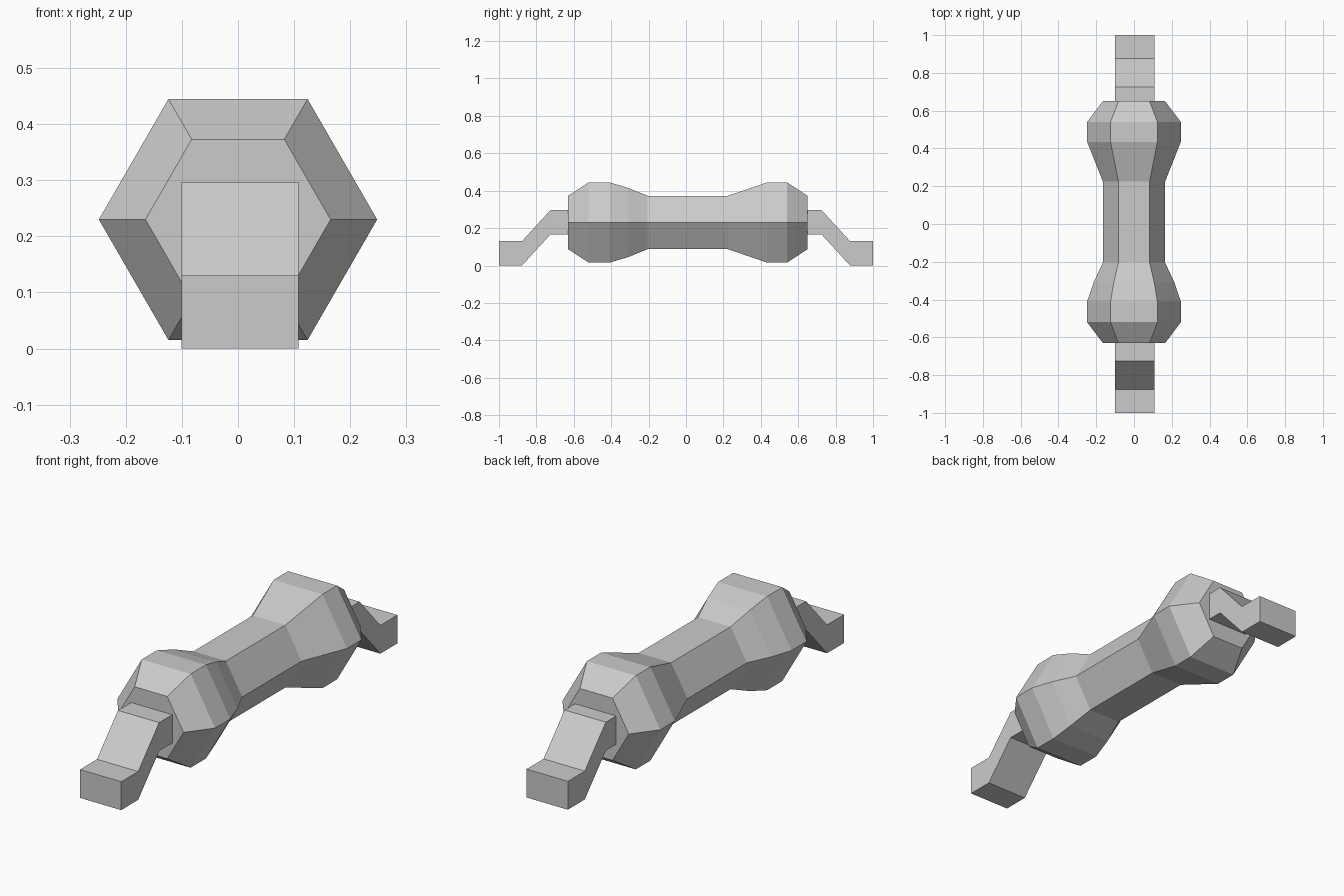
import bpy, bmesh
from math import cos, sin, pi

if "Cube" in bpy.data.objects:
    bpy.data.objects.remove(bpy.data.objects["Cube"])


def finish(bm, name):
    bmesh.ops.recalc_face_normals(bm, faces=bm.faces)
    mesh = bpy.data.meshes.new(name)
    bm.to_mesh(mesh)
    bm.free()
    obj = bpy.data.objects.new(name, mesh)
    bpy.context.collection.objects.link(obj)
    return obj


# Hexagonal grip: six-sided rings (y, radius) joined along y
def hex_grip(name, stations, z, sides=6):
    bm = bmesh.new()
    rings = [[bm.verts.new((r * cos(2 * pi * i / sides), y, z + r * sin(2 * pi * i / sides)))
              for i in range(sides)] for y, r in stations]
    for a, b in zip(rings, rings[1:]):
        for i in range(sides):
            j = (i + 1) % sides
            bm.faces.new((a[i], a[j], b[j], b[i]))
    bm.faces.new(rings[0])
    bm.faces.new(rings[-1])
    return finish(bm, name)


# Cranked foot: side profile (y, z) extruded across x
def foot(name, profile, x0, x1, side):
    bm = bmesh.new()
    face = bm.faces.new([bm.verts.new((x0, side * y, z)) for y, z in profile])
    out = bmesh.ops.extrude_face_region(bm, geom=[face])
    moved = [v for v in out["geom"] if isinstance(v, bmesh.types.BMVert)]
    bmesh.ops.translate(bm, verts=moved, vec=(x1 - x0, 0, 0))
    return finish(bm, name)


hex_grip("grip", [(-0.63, 0.165), (-0.52, 0.248), (-0.41, 0.248), (-0.31, 0.214),
                  (-0.205, 0.165), (0.225, 0.165), (0.435, 0.248), (0.54, 0.248),
                  (0.65, 0.165)], 0.23)

foot_profile = [(1.0, 0.0), (0.877, 0.0), (0.725, 0.166), (0.62, 0.166),
                (0.62, 0.296), (0.725, 0.296), (0.877, 0.13), (1.0, 0.13)]
for name, side in (("front_foot", -1), ("back_foot", 1)):
    foot(name, foot_profile, -0.101, 0.108, side)
